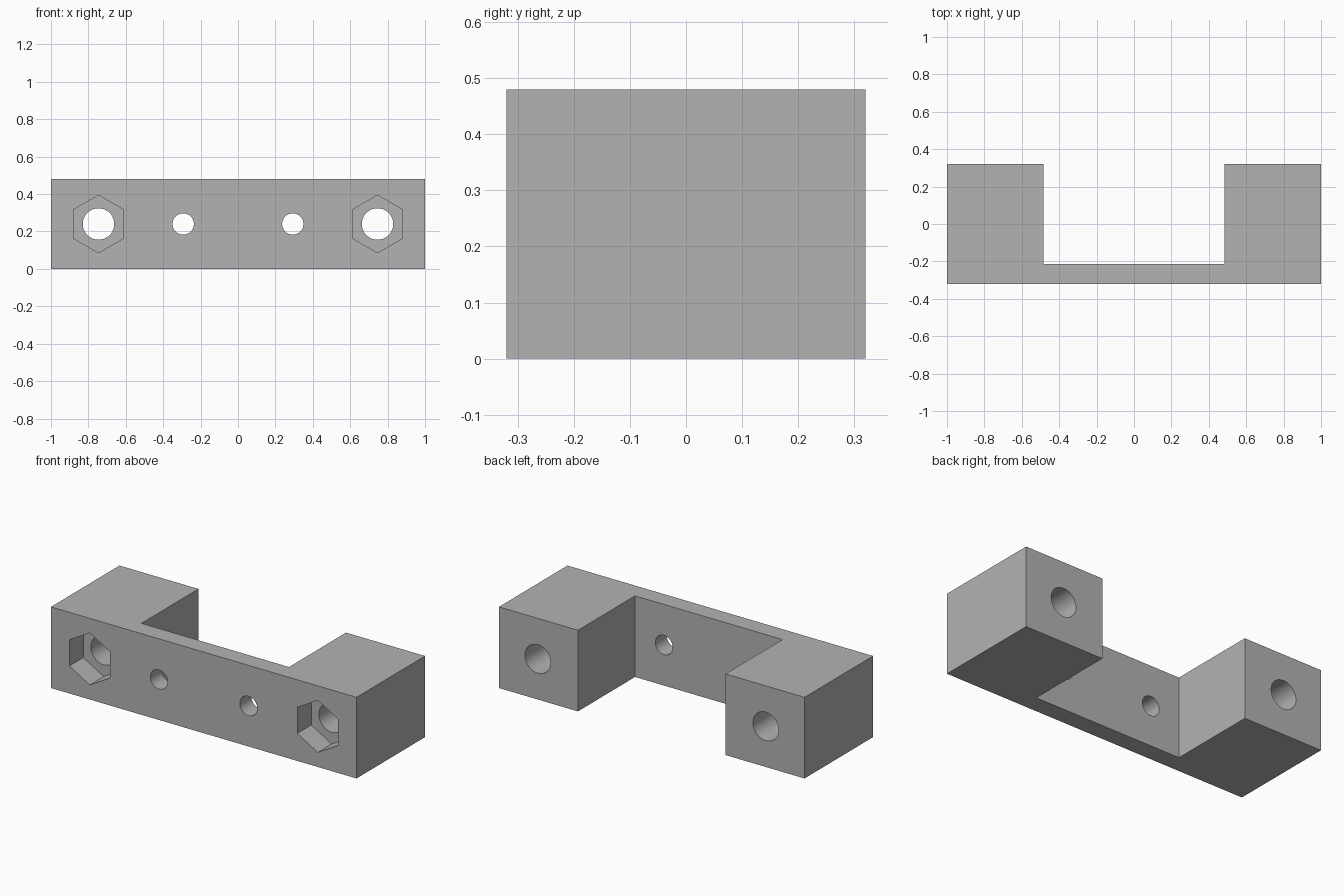
import bpy
import bmesh
from math import radians

if "Cube" in bpy.data.objects:
    bpy.data.objects.remove(bpy.data.objects["Cube"], do_unlink=True)

HEIGHT, FRONT, BACK = 0.48, -0.32, 0.32
MID = HEIGHT / 2

grey = bpy.data.materials.new("plain grey")
grey.use_nodes = True
colour = (0.45, 0.45, 0.45, 1)
grey.diffuse_color = colour
grey.node_tree.nodes["Principled BSDF"].inputs["Base Color"].default_value = colour

# U-shaped body: half the plan outline, mirrored, then extruded upwards
half = [(1, FRONT), (1, BACK), (0.483, BACK), (0.483, -0.213)]
outline = half + [(-x, y) for x, y in reversed(half)]
bm = bmesh.new()
base = bm.faces.new([bm.verts.new((x, y, 0)) for x, y in outline])
top = bmesh.ops.extrude_face_region(bm, geom=[base])["geom"]
bmesh.ops.translate(bm, vec=(0, 0, HEIGHT),
                    verts=[v for v in top if isinstance(v, bmesh.types.BMVert)])
bmesh.ops.recalc_face_normals(bm, faces=bm.faces)
mesh = bpy.data.meshes.new("mounting_bracket")
bm.to_mesh(mesh)
bm.free()
bracket = bpy.data.objects.new("mounting_bracket", mesh)
bpy.context.collection.objects.link(bracket)
mesh.materials.append(grey)


def bore(x, radius, sides, y_start, y_end):
    """Cut a straight bore running along y into the bracket."""
    bpy.ops.mesh.primitive_cylinder_add(
        vertices=sides, radius=radius, depth=y_end - y_start,
        location=(x, (y_start + y_end) / 2, MID), rotation=(radians(90), 0, 0))
    cutter = bpy.context.object
    cutter.hide_render = True
    cutter.data.materials.append(grey)
    cut = bracket.modifiers.new("bore", 'BOOLEAN')
    cut.operation = 'DIFFERENCE'
    cut.solver = 'EXACT'
    cut.object = cutter
    bpy.context.view_layer.objects.active = bracket
    bpy.ops.object.modifier_apply(modifier=cut.name)
    bpy.data.objects.remove(cutter, do_unlink=True)


# Bolt holes with hexagonal nut pockets, and small screw holes in the web
for side in (-1, 1):
    bore(side * 0.746, 0.084, 64, FRONT - 0.1, BACK + 0.1)
    bore(side * 0.746, 0.154, 6, FRONT - 0.1, FRONT + 0.13)
    bore(side * 0.293, 0.057, 48, FRONT - 0.1, 0)

# Smooth bore walls, sharp edges everywhere else
bpy.ops.object.select_all(action='DESELECT')
bracket.select_set(True)
bpy.context.view_layer.objects.active = bracket
bpy.ops.object.shade_smooth_by_angle(angle=radians(30))
